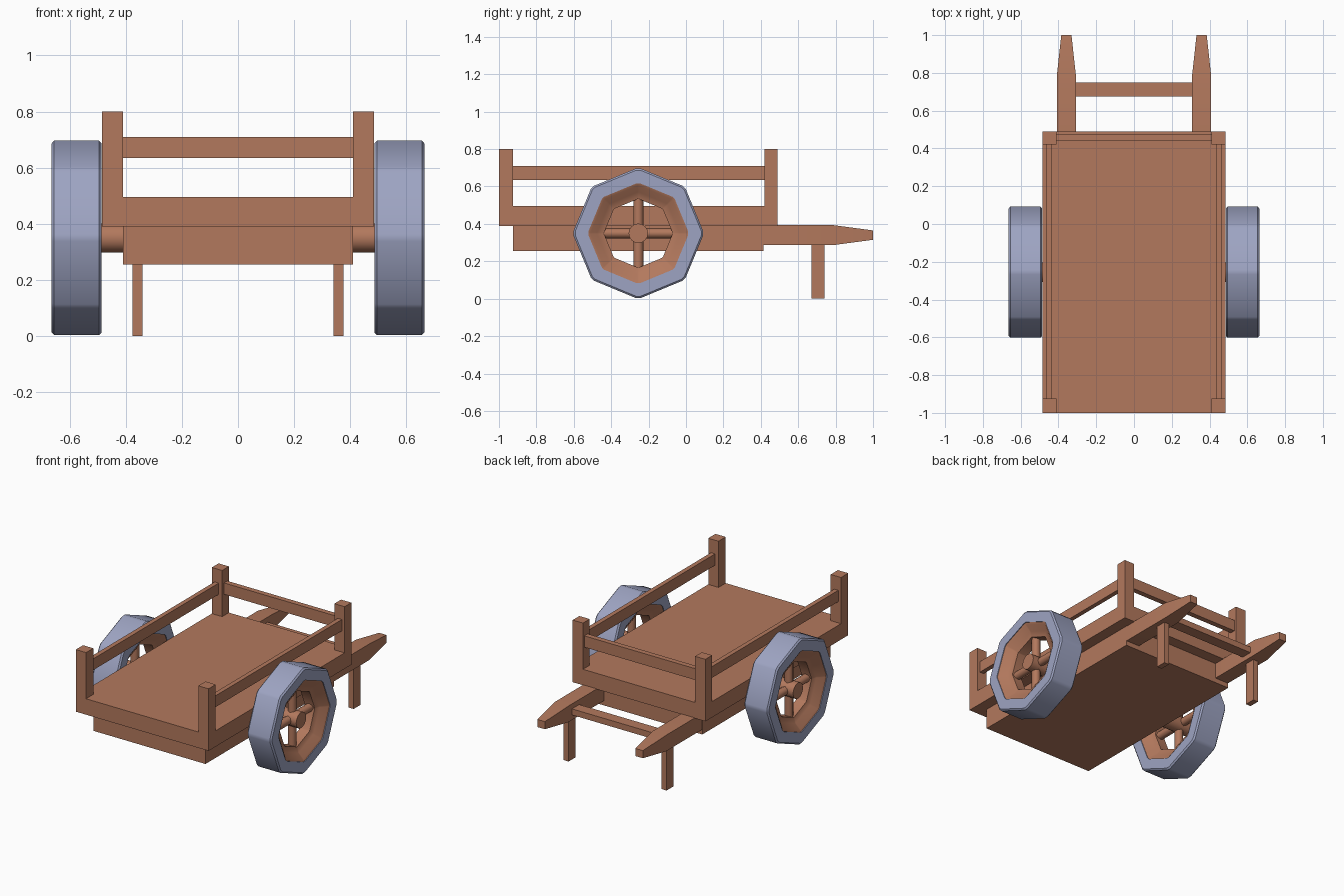
import bpy, bmesh, math
from mathutils import Matrix, Vector

if "Cube" in bpy.data.objects:
    bpy.data.objects.remove(bpy.data.objects["Cube"])


def material(name, rgb):
    m = bpy.data.materials.new(name)
    m.diffuse_color = (*rgb, 1)
    m.use_nodes = True
    m.node_tree.nodes["Principled BSDF"].inputs["Base Color"].default_value = m.diffuse_color
    return m


WOOD = material("brown wood", (0.45, 0.19, 0.11))
TYRE = material("blue grey tyre", (0.34, 0.37, 0.54))


def finish(name, bm, mat, smooth=None):
    bmesh.ops.recalc_face_normals(bm, faces=bm.faces)
    me = bpy.data.meshes.new(name)
    bm.to_mesh(me)
    bm.free()
    me.materials.append(mat)
    ob = bpy.data.objects.new(name, me)
    bpy.context.collection.objects.link(ob)
    if smooth:
        bpy.ops.object.select_all(action='DESELECT')
        ob.select_set(True)
        bpy.context.view_layer.objects.active = ob
        bpy.ops.object.shade_smooth_by_angle(angle=math.radians(smooth))
    return ob


def box(name, x, y, z):
    """Box from (min, max) ranges on each axis."""
    bm = bmesh.new()
    bmesh.ops.create_cube(bm, size=1)
    for v in bm.verts:
        v.co = Vector([(a + b) / 2 + c * (b - a) for c, (a, b) in zip(v.co, (x, y, z))])
    return finish(name, bm, WOOD)


def span(s, a, b):
    return tuple(sorted((s * a, s * b)))


def loft(bm, rings, closed=False):
    """Skin a list of equal vertex rings, capping the ends unless closed."""
    rings = [[bm.verts.new(p) for p in r] for r in rings]
    n = len(rings[0])
    pairs = list(zip(rings, rings[1:])) + ([(rings[-1], rings[0])] if closed else [])
    for a, b in pairs:
        for i in range(n):
            j = (i + 1) % n
            bm.faces.new((a[i], a[j], b[j], b[i]))
    if not closed:
        bm.faces.new(rings[0])
        bm.faces.new(rings[-1])


def wheel_ring(name, centre, profile, mat, chamfer):
    """Revolve an (x, radius) profile into an octagon with softened corners."""
    angles = [math.radians(45 * k + d) for k in range(8) for d in (-chamfer, chamfer)]
    bm = bmesh.new()
    loft(bm, [[centre + Vector((x, r * math.cos(a), r * math.sin(a))) for a in angles]
              for x, r in profile], closed=True)
    return finish(name, bm, mat, 32)


def rod(name, centre, radius, length, axis, sides):
    bm = bmesh.new()
    bmesh.ops.create_cone(bm, cap_ends=True, segments=sides, radius1=radius,
                          radius2=radius, depth=length)
    rot = Vector((0, 0, 1)).rotation_difference(Vector(axis)).to_matrix().to_4x4()
    bm.transform(Matrix.Translation(centre) @ rot)
    return finish(name, bm, WOOD, 50)


# Bed and lower body
box("bed", (-0.485, 0.485), (-1.0, 0.49), (0.39, 0.495))
box("lower_body", (-0.41, 0.41), (-0.925, 0.415), (0.255, 0.39))

# Rear rail and crossbar between the shafts
box("rear_rail", (-0.41, 0.41), (0.44, 0.475), (0.635, 0.71))
box("crossbar", (-0.31, 0.31), (0.675, 0.75), (0.32, 0.36))

for s, side in ((-1, "left"), (1, "right")):
    # Corner posts and side rail
    for y, end in (((-1.0, -0.925), "front"), ((0.42, 0.49), "rear")):
        box(f"{end}_{side}_post", span(s, 0.41, 0.485), y, (0.49, 0.80))
    box(f"{side}_rail", span(s, 0.435, 0.465), (-0.925, 0.42), (0.635, 0.71))

    # Tapered pulling shaft and its leg
    bm = bmesh.new()
    loft(bm, [[(s * 0.358 + i * w, y, 0.34 + k * h)
               for i, k in ((-1, -1), (1, -1), (1, 1), (-1, 1))]
              for y, w, h in ((0.415, 0.05, 0.053), (0.79, 0.05, 0.053), (1.0, 0.027, 0.025))])
    finish(f"{side}_shaft", bm, WOOD, 30)
    box(f"{side}_leg", span(s, 0.34, 0.376), (0.67, 0.74), (0.0, 0.30))

    # Wheel: tyre, dished rim, spokes and hub
    c = Vector((s * 0.575, -0.255, 0.35))
    wheel_ring(f"{side}_tyre", c, [(-0.08, 0.347), (0.08, 0.347), (0.089, 0.337), (0.089, 0.267),
                                   (-0.089, 0.267), (-0.089, 0.337)], TYRE, 2)
    wheel_ring(f"{side}_rim", c, [(-0.085, 0.27), (0.085, 0.27), (0.08, 0.255), (0.045, 0.22),
                                  (0.035, 0.183), (-0.035, 0.183), (-0.045, 0.22),
                                  (-0.08, 0.255)], WOOD, 1)
    rod(f"{side}_upright_spokes", c, 0.027, 0.40, (0, 0, 1), 8)
    rod(f"{side}_level_spokes", c, 0.027, 0.40, (0, 1, 0), 8)
    rod(f"{side}_hub", c + Vector((-s * 0.05, 0, 0)), 0.052, 0.23, (1, 0, 0), 16)
